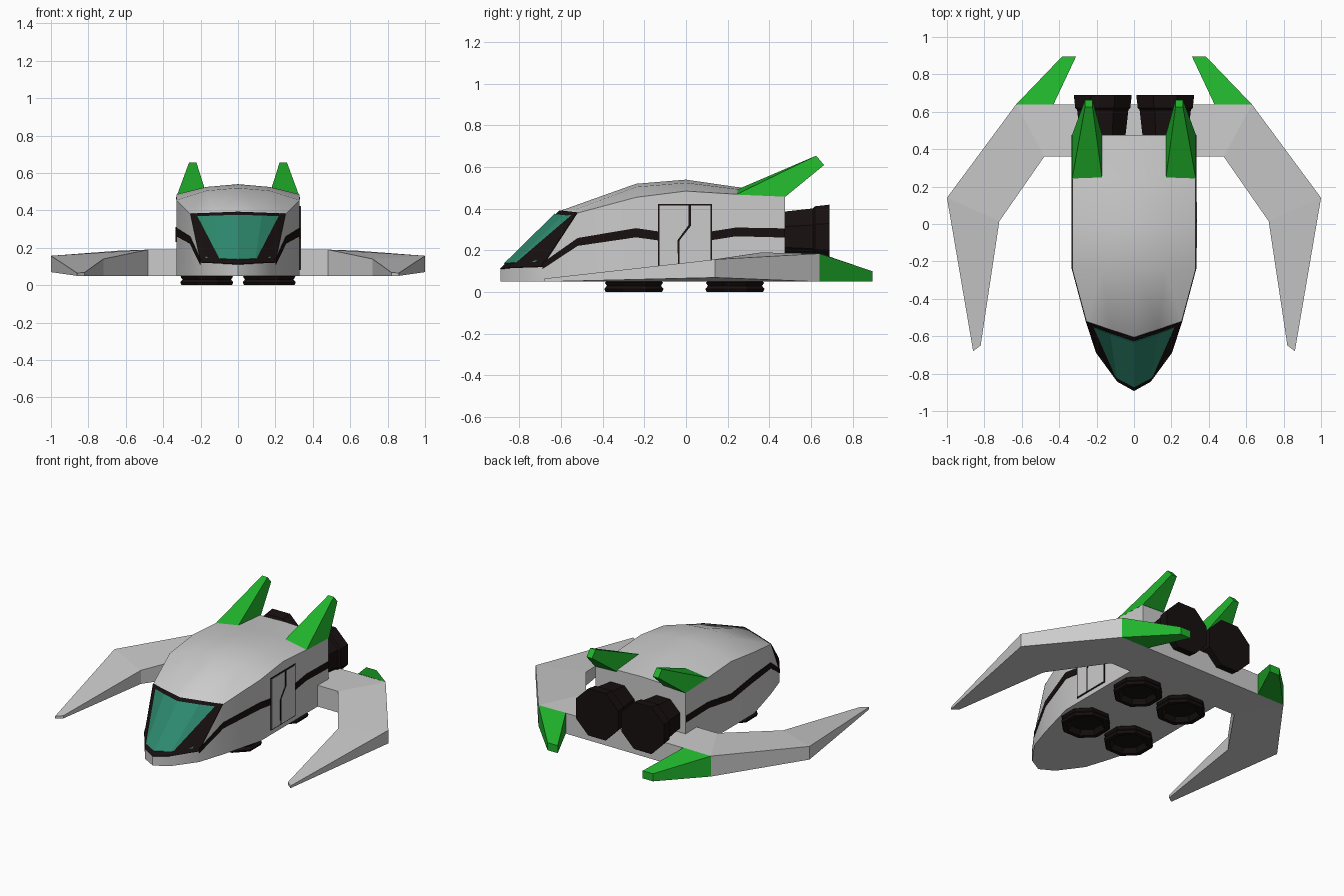
import bpy, bmesh, math
from mathutils import Vector as V

if "Cube" in bpy.data.objects:
    bpy.data.objects.remove(bpy.data.objects["Cube"])

def material(name, rgb):
    m = bpy.data.materials.new(name)
    m.diffuse_color = (*rgb, 1)
    m.use_nodes = True
    m.node_tree.nodes["Principled BSDF"].inputs["Base Color"].default_value = m.diffuse_color
    return m

DARK = material("dark", (.009, .005, .005))
GREEN = material("green", (.015, .45, .025))
GLASS = material("glass", (.027, .25, .155))

def build(name, verts, faces, mat=None, mirror=False, smooth=None):
    bm = bmesh.new()
    for s in ((1, -1) if mirror else (1,)):
        vs = [bm.verts.new((v[0] * s, v[1], v[2])) for v in verts]
        for f in faces:
            bm.faces.new([vs[i] for i in f])
    bmesh.ops.remove_doubles(bm, verts=bm.verts, dist=1e-5)
    # drop internal faces lying on the mirror plane
    if mirror:
        inner = [f for f in bm.faces if all(abs(v.co.x) < 1e-5 for v in f.verts)]
        bmesh.ops.delete(bm, geom=inner, context='FACES')
    bmesh.ops.recalc_face_normals(bm, faces=bm.faces)
    me = bpy.data.meshes.new(name)
    bm.to_mesh(me)
    bm.free()
    if smooth:
        me.polygons.foreach_set("use_smooth", [True] * len(me.polygons))
        me.set_sharp_from_angle(angle=math.radians(smooth))
    if mat:
        me.materials.append(mat)
    ob = bpy.data.objects.new(name, me)
    bpy.context.collection.objects.link(ob)
    return ob

def loft(name, rings, mat=None, mirror=False):
    n = len(rings[0])
    verts = [p for r in rings for p in r]
    faces = [(k*n + i, k*n + (i+1) % n, (k+1)*n + (i+1) % n, (k+1)*n + i)
             for k in range(len(rings) - 1) for i in range(n)]
    faces += [tuple(range(n)), tuple(range(len(verts) - n, len(verts)))]
    return build(name, verts, faces, mat, mirror)

def slab(name, low, high, off, mat=None, mirror=False):
    """Thin solid between two polylines, thickened both ways by off."""
    o = V(off)
    return loft(name, [[V(a) - o, V(a) + o, V(b) + o, V(b) - o]
                       for a, b in zip(low, high)], mat, mirror)

def lathe(name, profile, place, mat):
    n, k = 8, 1 / math.cos(math.pi / 8)
    rings = []
    for r, d in profile:
        ang = [(i + .5) * 2 * math.pi / n for i in range(n)]
        rings.append([place(r*k*math.cos(a), r*k*math.sin(a), d) for a in ang])
    return loft(name, rings, mat)

# Fuselage: half strips (edge, middle, centre) from nose bottom over roof to tail
rows = [[(.2, -.69, .05), (.09, -.84, .05), (0, -.89, .05)],
        [(.2, -.69, .12), (.09, -.84, .115), (0, -.89, .11)],
        [(.255, -.52, .38), (.13, -.563, .385), (0, -.605, .39)]]
for y, e, m, c in ((-.24, .455, .505, .52), (0, .485, .525, .54),
                   (.24, .47, .495, .505), (.475, .46, .475, .48), (.475, .05, .05, .05)):
    rows.append([(.33, y, e), (.17, y, m), (0, y, c)])
verts = [p for r in rows for p in r]
faces = [(r*3 + i, r*3 + i + 1, r*3 + i + 4, r*3 + i + 3) for r in range(7) for i in (0, 1)]
verts += [(.255, -.52, .05), (.33, -.24, .05), (.33, 0, .05), (.33, .24, .05)]
base, top = [0, 24, 25, 26, 27, 21], [3, 6, 9, 12, 15, 18]
faces += [(base[i], base[i+1], top[i+1], top[i]) for i in range(5)]
faces.append((0, 1, 2, 23, 22, 21, 27, 26, 25, 24))
build("fuselage", verts, faces, None, True, 28)

# Windshield frame and glass
low, high = [V(p) for p in rows[1][::-1]], [V(p) for p in rows[2][::-1]]
slab("windshield_frame", low, high, (0, -.003, .003), DARK, True)
low[2] = low[1].lerp(low[2], .72)
high[2] = high[1].lerp(high[2], .72)
slab("windshield_glass", [a.lerp(b, .08) for a, b in zip(low, high)],
     [a.lerp(b, .93) for a, b in zip(low, high)], (0, -.006, .006), GLASS, True)

# Side stripes
path = [(.2, -.69, .11, .14), (.255, -.52, .222, .26), (.33, -.24, .263, .307),
        (.33, 0, .23, .272), (.33, .24, .268, .31), (.33, .475, .262, .306)]
slab("side_stripe", [(x, y, a) for x, y, a, b in path],
     [(x, y, b) for x, y, a, b in path], (.003, 0, 0), DARK, True)

# Door on the right side: dark surround, panel, stepped seam
def door_plate(name, y0, y1, z0, z1, t, mat=None):
    slab(name, [(.33, y0, z0), (.33, y1, z0)], [(.33, y0, z1), (.33, y1, z1)], (t, 0, 0), mat)
door_plate("door_surround", -.134, .124, .08, .424, .004, DARK)
door_plate("door_panel", -.127, .117, .086, .417, .006)
seam = [(.018, .42), (.018, .32), (-.035, .25), (-.035, .083)]
slab("door_seam", [(.33, y - w, z) for (y, z), w in zip(seam, (.007, .007, .005, .004))],
     [(.33, y + w, z) for (y, z), w in zip(seam, (.007, .007, .005, .004))], (.008, 0, 0), DARK)

# Wings: sections of inner edge and outer edge with bottom and top heights
def section(a, b, a0, a1, b0, b1):
    return [(*a, a0), (*a, a1), (*b, b1), (*b, b0)]
loft("wings", [section((0, .36), (0, .64), .05, .19, .05, .185),
               section((.48, .36), (.63, .64), .05, .19, .05, .185),
               section((.72, .015), (1, .14), .05, .14, .07, .157),
               section((.82, -.65), (.86, -.68), .05, .068, .05, .065)], None, True)

# Paired green wing tips, tail fins and dark main engines
for s, side in ((1, "right"), (-1, "left")):
    loft("wing_tip_" + side, [
        [(s*.43, .64, .05), (s*.63, .64, .05), (s*.63, .64, .185), (s*.43, .64, .187)],
        [(s*.31, .895, .05), (s*.385, .895, .05), (s*.385, .895, .1), (s*.31, .895, .1)]], GREEN)
    loft("tail_fin_" + side, [
        [(s*.17, .24, .49), (s*.331, .24, .468), (s*.331, .477, .458), (s*.17, .477, .465)],
        [(s*.222, .625, .655), (s*.262, .625, .655), (s*.262, .663, .61), (s*.222, .663, .61)]], GREEN)
    lathe("main_engine_" + side, [(.12, .46), (.137, .61), (.147, .62), (.155, .69)],
          lambda a, b, d: (s*.167 + a, d, .265 + b), DARK)
    # Lift thrusters under the hull
    for yc, end in ((-.25, "front"), (.235, "rear")):
        lathe("lift_thruster_%s_%s" % (end, side),
              [(.12, .06), (.14, .045), (.13, .03), (.142, .015), (.135, 0), (.11, 0), (.09, .03)],
              lambda a, b, d: (s*.167 + a, yc + b, d), DARK)
